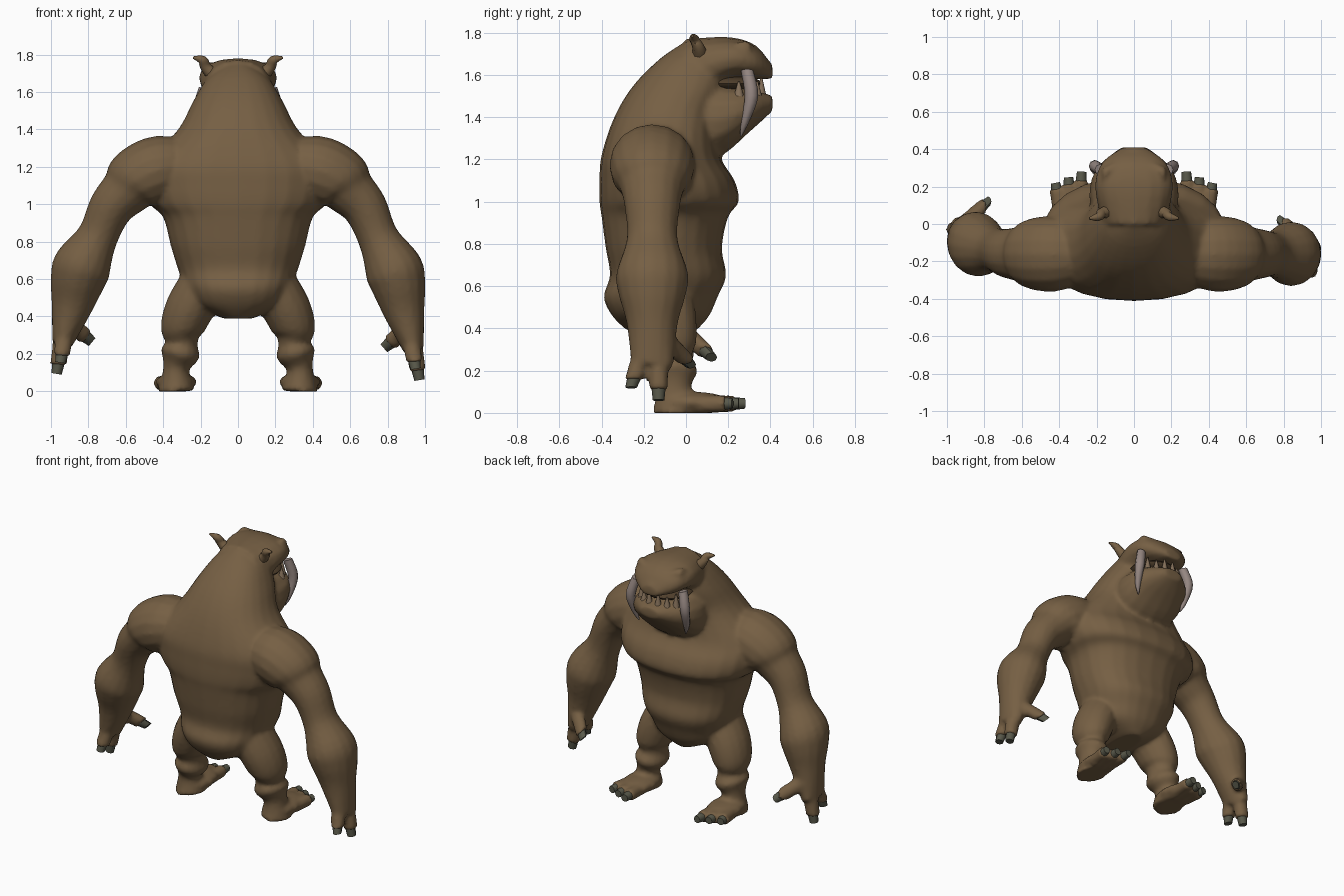
import bpy, bmesh, math
from mathutils import Vector, Matrix

cube = bpy.data.objects.get("Cube")
if cube:
    bpy.data.objects.remove(cube)

ALONG_Y, ALONG_Z = Vector((0, 1, 0)), Vector((0, 0, 1))


def material(name, *rgb):
    mat = bpy.data.materials.new(name)
    mat.use_nodes = True
    mat.diffuse_color = (*rgb, 1)
    mat.node_tree.nodes["Principled BSDF"].inputs["Base Color"].default_value = (*rgb, 1)
    return mat


hide = material("brown hide", .18, .115, .057)
ivory = material("grey ivory", .3, .24, .22)
stained = material("stained tooth", .23, .16, .1)
claw_green = material("dark green claw", .1, .1, .07)
mouth_dark = material("dark mouth", .08, .05, .025)


def smooth_path(rings, steps=4):
    """Fill in rings between the given ones along a smooth spline."""
    rings = [Vector(ring) for ring in rings]
    padded = [rings[0], *rings, rings[-1]]
    result = []
    for before, start, end, after in zip(padded, padded[1:], padded[2:], padded[3:]):
        for step in range(steps):
            t = step / steps
            leave, arrive = (end - before) / 2, (after - start) / 2
            bend = (end - start) * 3 - leave * 2 - arrive
            settle = (start - end) * 2 + leave + arrive
            result.append(start + leave * t + bend * t ** 2 + settle * t ** 3)
    return result + [rings[-1]]


def loft(bm, rings, depth=ALONG_Y, sides=16, power=2):
    """Skin rings of (x, y, z, side radius, depth radius) and cap both ends."""
    path = smooth_path(rings)
    centres = [Vector(ring[:3]) for ring in path]
    last = len(path) - 1
    loops = []
    for i, (ring, centre) in enumerate(zip(path, centres)):
        tangent = centres[min(i + 1, last)] - centres[max(i - 1, 0)]
        side = tangent.cross(depth).normalized()
        loop = []
        for k in range(sides):
            angle = math.tau * k / sides
            u, v = [math.copysign(abs(t) ** (2 / power), t)
                    for t in (math.cos(angle), math.sin(angle))]
            loop.append(bm.verts.new(centre + side * u * ring[3] + depth * v * ring[4]))
        loops.append(loop)
    for lower, upper in zip(loops, loops[1:]):
        for k in range(sides):
            following = (k + 1) % sides
            bm.faces.new((lower[k], lower[following], upper[following], upper[k]))
    bm.faces.new(loops[0])
    bm.faces.new(loops[-1])


def ball(bm, centre, radii):
    shape = Matrix.Translation(centre) @ Matrix.Diagonal((*radii, 1))
    bmesh.ops.create_uvsphere(bm, u_segments=16, v_segments=10, radius=1, matrix=shape)


def finish(name, bm, mat):
    bmesh.ops.recalc_face_normals(bm, faces=bm.faces)
    mesh = bpy.data.meshes.new(name)
    bm.to_mesh(mesh)
    bm.free()
    mesh.materials.append(mat)
    part = bpy.data.objects.new(name, mesh)
    bpy.context.collection.objects.link(part)
    bpy.ops.object.select_all(action='DESELECT')
    part.select_set(True)
    bpy.context.view_layer.objects.active = part
    bpy.ops.object.shade_smooth_by_angle(angle=math.radians(50))
    return part


def horn(name, rings, mat):
    """A tapering part of (x, y, z, radius) rings."""
    bm = bmesh.new()
    loft(bm, [(*ring, ring[-1]) for ring in rings], sides=8)
    finish(name, bm, mat)


def digit(bm, name, base, tip, radius, depth=ALONG_Y):
    """A finger or toe fused to the body, ending in a blunt separate claw."""
    base, tip = Vector(base), Vector(tip)
    knuckle = base.lerp(tip, .8)
    loft(bm, [(*base, radius, radius), (*knuckle, radius * .9, radius * .9)], depth, 10)
    claw = bmesh.new()
    loft(claw, [(*base.lerp(tip, .7), radius * .7, radius * .7),
                (*tip, radius * .55, radius * .55)], depth, 8)
    finish(name + "_claw", claw, claw_green)


body = bmesh.new()

# torso, overhanging chest and hump: height, back, front, half width
torso = [(.39, -.28, .05, .08), (.46, -.35, .11, .23), (.55, -.39, .15, .28),
         (.65, -.36, .19, .32), (.78, -.38, .17, .36), (.93, -.4, .2, .4),
         (1, -.41, .25, .47), (1.1, -.41, .23, .5), (1.22, -.4, .16, .48),
         (1.4, -.34, .15, .32), (1.55, -.25, .2, .24), (1.68, -.12, .2, .16), (1.76, 0, .2, .06)]
loft(body, [(0, (back + front) / 2, z, width, (front - back) / 2)
            for z, back, front, width in torso], sides=24, power=2.3)

# skull with upper lip, and heavy lower jaw: y, bottom, top, half width
skull = [(0, 1.45, 1.77, .17), (.2, 1.57, 1.78, .21), (.33, 1.58, 1.74, .17), (.41, 1.58, 1.64, .06)]
jaw = [(-.05, 1.2, 1.6, .2), (.15, 1.21, 1.57, .24), (.3, 1.33, 1.54, .2), (.41, 1.43, 1.5, .07)]
for part in (skull, jaw):
    loft(body, [(0, y, (low + top) / 2, width, (top - low) / 2) for y, low, top, width in part],
         ALONG_Z, power=2.2)

# nose
ball(body, (0, .38, 1.64), (.06, .03, .03))

# dark mouth interior
mouth = bmesh.new()
ball(mouth, (0, .2, 1.56), (.17, .16, .04))
finish("mouth_interior", mouth, mouth_dark)

for s, label in ((1, "left"), (-1, "right")):
    def swing(x, y, z):
        """The right arm swings slightly forward towards the hand."""
        amount = 0 if s > 0 else min(1 - z, .7) / 7 if z < 1 else 0
        return s * x, y + amount, z + amount / 3

    # arm from shoulder to broad palm: x, height, radius
    arm = [(.2, 1.2, .12), (.4, 1.19, .18), (.54, 1.13, .175), (.6, 1.07, .14), (.68, .98, .12),
           (.75, .82, .11), (.83, .66, .155), (.86, .56, .145), (.89, .42, .11), (.94, .22, .055)]
    loft(body, [(*swing(x, -.16, z), r, max(r * 1.1, .1)) for x, z, r in arm])

    # fingers and thumb
    fingers = {"front_finger": ((.93, -.13, .3), (.97, -.13, .06)),
               "back_finger": ((.92, -.2, .3), (.95, -.26, .12)),
               "thumb": ((.92, -.1, .35), (.78, .02, .23))}
    for name, (base, tip) in fingers.items():
        digit(body, f"{label}_{name}", swing(*base), swing(*tip), .05)

    # leg with bulging thigh and calf around a pinched knee: x, height, radius
    leg = [(.18, .58, .13), (.26, .44, .13), (.3, .33, .115), (.3, .26, .085),
           (.31, .2, .105), (.33, .12, .07), (.33, 0, .1)]
    loft(body, [(s * x, -.04 - z * .15, z, r, r * 1.2) for x, z, r in leg])

    # flat foot with splayed toes
    ball(body, (s * .33, .03, .05), (.11, .18, .05))
    for toe in (-1, 0, 1):
        tip = (s * (.35 + toe * .07), .25 - toe * .03, .045)
        digit(body, f"{label}_toe_{toe + 2}", (s * (.34 + toe * .05), .06, .04), tip, .045, ALONG_Z)

    # slanted brow ridge with an eye below
    loft(body, [(s * .03, .34, 1.69, .03, .03), (s * .17, .27, 1.74, .03, .03)])
    eye = bmesh.new()
    ball(eye, (s * .11, .33, 1.68), (.03, .025, .01))
    finish(f"{label}_eye", eye, claw_green)

    # thin ear curling outwards
    horn(f"{label}_ear", [(s * .12, .07, 1.68, .04), (s * .17, .06, 1.73, .03),
                          (s * .19, .04, 1.77, .025), (s * .24, .03, 1.785, .006)], hide)

    # long curved tusk
    horn(f"{label}_tusk", [(s * .18, .29, 1.62, .03), (s * .21, .31, 1.5, .032),
                           (s * .2, .28, 1.38, .02), (s * .18, .26, 1.31, .004)], ivory)

    # lower teeth around the jaw rim
    for tooth in range(4):
        angle = .2 + tooth * .35
        x, y = s * .17 * math.sin(angle), .2 + .16 * math.cos(angle)
        height = .04 if tooth % 2 else .06
        horn(f"{label}_tooth_{tooth + 1}", [(x, y, 1.5, .024), (x, y, 1.53 + height, .004)], stained)

# fuse the overlapping volumes into one soft skin
skin = finish("body", body, hide)
fuse = skin.modifiers.new("fuse", 'REMESH')
fuse.mode, fuse.voxel_size, fuse.use_smooth_shade = 'VOXEL', .015, True
soften = skin.modifiers.new("soften", 'SMOOTH')
soften.factor, soften.iterations = .5, 3
